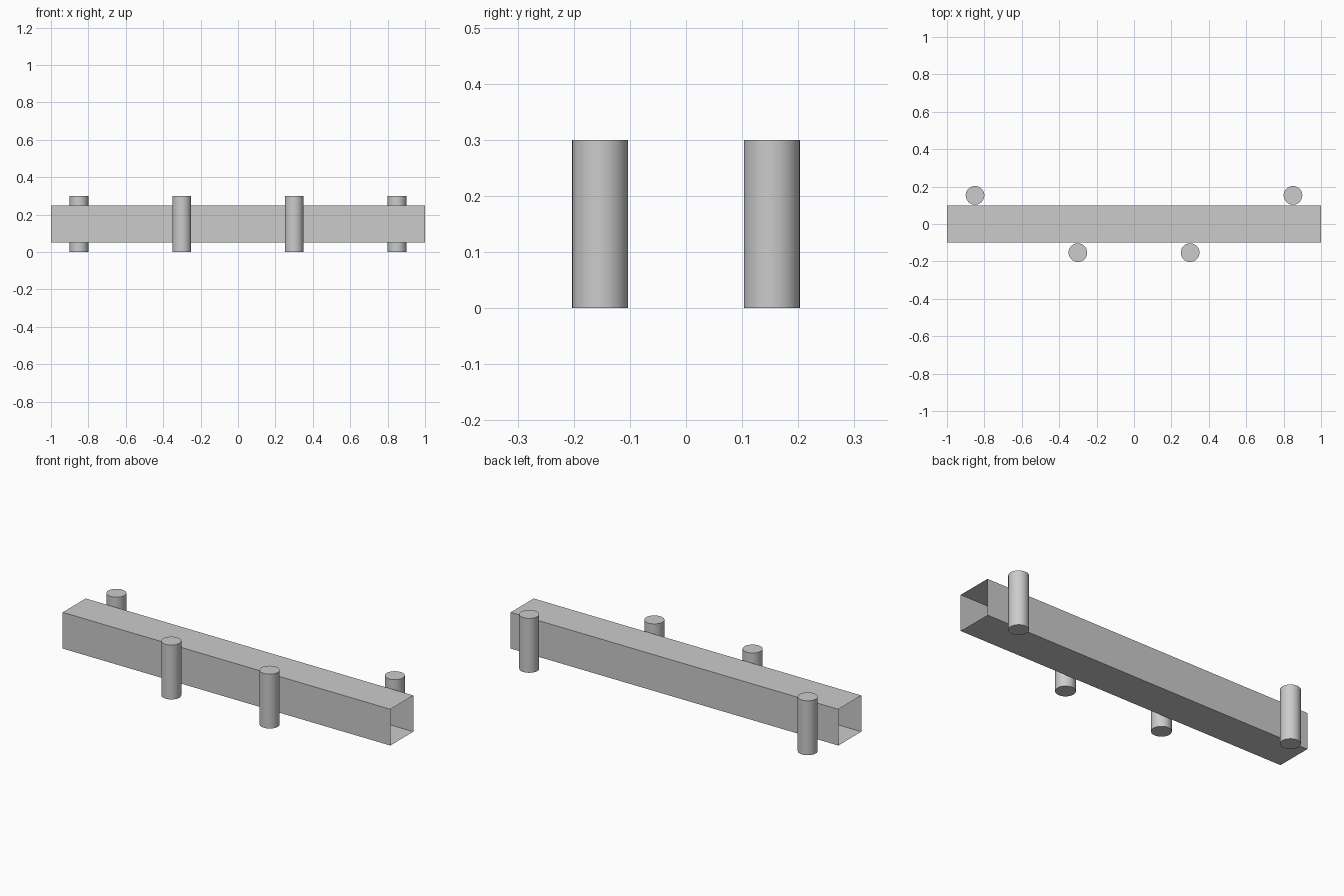
import bpy
import bmesh
import math

old = bpy.data.objects.get("Cube")
if old:
    bpy.data.objects.remove(old, do_unlink=True)

GREY = (0.6, 0.6, 0.6, 1.0)
grey = bpy.data.materials.new("plain grey")
grey.use_nodes = True
grey.diffuse_color = GREY
grey.node_tree.nodes["Principled BSDF"].inputs["Base Color"].default_value = GREY


def add_object(name, bm, location):
    mesh = bpy.data.meshes.new(name)
    bm.to_mesh(mesh)
    bm.free()
    mesh.materials.append(grey)
    obj = bpy.data.objects.new(name, mesh)
    obj.location = location
    bpy.context.collection.objects.link(obj)
    return obj


# Long square tube, thin walled and open at both ends
bm = bmesh.new()
bmesh.ops.create_cube(bm, size=1)
bmesh.ops.scale(bm, vec=(2, 0.2, 0.2), verts=bm.verts)
ends = [f for f in bm.faces if abs(f.normal.x) > 0.9]
bmesh.ops.delete(bm, geom=ends, context="FACES_ONLY")
add_object("square_tube", bm, (0, 0, 0.15))


# Upright round posts: inner pair in front, outer pair behind
def add_post(name, x, y):
    bm = bmesh.new()
    bmesh.ops.create_cone(bm, cap_ends=True, segments=32,
                          radius1=0.05, radius2=0.05, depth=0.3)
    post = add_object(name, bm, (x, y, 0.15))
    bpy.ops.object.select_all(action="DESELECT")
    post.select_set(True)
    bpy.context.view_layer.objects.active = post
    bpy.ops.object.shade_smooth_by_angle(angle=math.radians(30))


for side, sign in (("left", 1), ("right", -1)):
    add_post("front_post_" + side, sign * 0.3, -0.153)
    add_post("back_post_" + side, sign * 0.85, 0.153)
